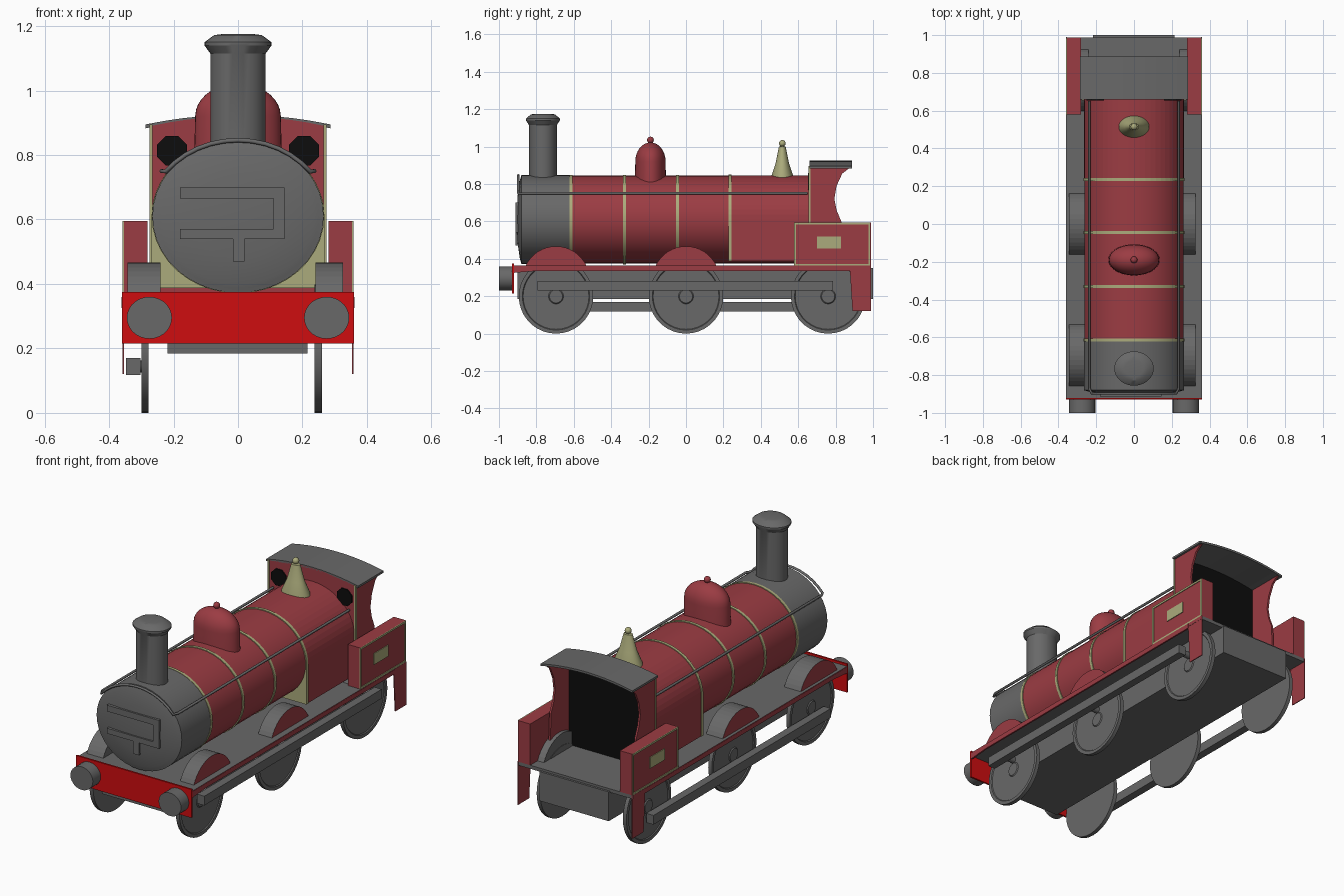
import bpy, bmesh, math
from math import sin, cos, pi, radians

cube = bpy.data.objects.get("Cube")
if cube:
    bpy.data.objects.remove(cube, do_unlink=True)


def material(name, rgb):
    m = bpy.data.materials.new(name)
    m.use_nodes = True
    m.diffuse_color = (*rgb, 1)
    bsdf = m.node_tree.nodes["Principled BSDF"]
    bsdf.inputs["Base Color"].default_value = (*rgb, 1)
    bsdf.inputs["Roughness"].default_value = 0.7
    return m


RED = material("maroon paint", (0.33, 0.045, 0.056))
GREY = material("grey metal", (0.14, 0.14, 0.14))
KHAKI = material("pale brass", (0.41, 0.41, 0.2))
SCARLET = material("scarlet beam", (0.62, 0.004, 0.005))
BLACK = material("black", (0.004, 0.004, 0.004))


def place(axis, u, v, t):
    return {"x": (t, u, v), "y": (u, t, v), "z": (u, v, t)}[axis]


def finish(bm, name, mats, rule=None, smooth=False):
    bmesh.ops.remove_doubles(bm, verts=bm.verts, dist=1e-5)
    bmesh.ops.recalc_face_normals(bm, faces=bm.faces)
    me = bpy.data.meshes.new(name)
    bm.to_mesh(me)
    bm.free()
    ob = bpy.data.objects.new(name, me)
    bpy.context.collection.objects.link(ob)
    for m in mats if isinstance(mats, list) else [mats]:
        me.materials.append(m)
    if rule:
        for p in me.polygons:
            p.material_index = int(rule(p.normal))
    if smooth:
        bpy.ops.object.select_all(action="DESELECT")
        ob.select_set(True)
        bpy.context.view_layer.objects.active = ob
        bpy.ops.object.shade_smooth_by_angle(angle=radians(32))
    return ob


def prism(name, axis, outline, a, b, mats, rule=None):
    """Extrude a flat outline along an axis from a to b."""
    bm = bmesh.new()
    lo = [bm.verts.new(place(axis, u, v, a)) for u, v in outline]
    hi = [bm.verts.new(place(axis, u, v, b)) for u, v in outline]
    bm.faces.new(lo)
    bm.faces.new(hi)
    n = len(lo)
    for i in range(n):
        j = (i + 1) % n
        bm.faces.new((lo[i], lo[j], hi[j], hi[i]))
    return finish(bm, name, mats, rule)


def box(name, x, y, z, mats, rule=None):
    rect = [(x[0], y[0]), (x[1], y[0]), (x[1], y[1]), (x[0], y[1])]
    return prism(name, "z", rect, z[0], z[1], mats, rule)


def lathe(name, axis, profile, centre, mat, su=1, sv=1, n=40):
    """Turn a (radius, offset) profile round an axis, with oval scaling."""
    bm = bmesh.new()
    rings = [[bm.verts.new(place(axis, centre[0] + r * su * cos(2 * pi * i / n),
                                 centre[1] + r * sv * sin(2 * pi * i / n), t))
              for i in range(n)] for r, t in profile]
    for p, q in zip(rings, rings[1:]):
        for i in range(n):
            j = (i + 1) % n
            bm.faces.new((p[i], p[j], q[j], q[i]))
    for (r, t), ring in ((profile[0], rings[0]), (profile[-1], rings[-1])):
        if r > 0:
            bm.faces.new(ring)
    return finish(bm, name, mat, smooth=True)


def arc(cx, cz, rx, rz, a0, a1, n):
    return [(cx + rx * cos(radians(a0 + (a1 - a0) * i / n)),
             cz + rz * sin(radians(a0 + (a1 - a0) * i / n))) for i in range(n + 1)]


# Boiler, smokebox and bands
BC, RX, RZ = (0, 0.61), 0.263, 0.235
lathe("boiler", "y", [(1, -0.63), (1, 0.66)], BC, RED, RX, RZ)
lathe("smokebox", "y", [(0, -0.906), (0.55, -0.9), (0.9, -0.888), (0.95, -0.884),
                        (1.01, -0.88), (1.01, -0.617)], BC, GREY, RX, RZ)
for y in (-0.615, -0.33, -0.045):
    lathe("boiler_band", "y", [(1.018, y - 0.008), (1.018, y + 0.008)], BC, KHAKI, RX, RZ)

# Firebox with straight sides and a brass front rim
def firebox_outline(grow):
    return arc(*BC, RX + grow, RZ + grow, 0, 180, 28) + [(-RX - grow, 0.387), (RX + grow, 0.387)]

prism("firebox", "y", firebox_outline(0.001), 0.235, 0.66, RED)
prism("firebox_rim", "y", firebox_outline(0.005), 0.227, 0.243, KHAKI)

# Door straps and handle
for x, z in (((-0.18, 0.145), (0.665, 0.7)), ((-0.18, 0.145), (0.54, 0.57)),
             ((0.11, 0.145), (0.57, 0.665)), ((-0.015, 0.02), (0.47, 0.54))):
    box("door_strap", x, (-0.912, -0.895), z, GREY)

# Chimney, dome and safety valve
lathe("chimney", "z", [(0.086, 0.8), (0.086, 1.115), (0.104, 1.14), (0.104, 1.15),
                       (0.074, 1.172), (0.05, 1.175), (0, 1.175)], (0, -0.765), GREY, 1, 0.87, 32)
dome = [(0.138, 0.78), (0.135, 0.83), (0.133, 0.92)]
dome += [(r, z) for r, z in arc(0, 0.92, 0.133, 0.102, 12, 90, 8)]
lathe("steam_dome", "z", dome, (0, -0.19), RED, 1, 0.61)
knob = [(max(0, r), z) for r, z in arc(0, 0, 0.018, 0.018, -90, 90, 8)]
lathe("dome_knob", "z", [(r, z + 1.035) for r, z in knob], (0, -0.19), RED, n=16)
lathe("safety_valve", "z", [(0.082, 0.8), (0.08, 0.845), (0.05, 0.91), (0.025, 1.0), (0, 1.005)],
      (0, 0.515), KHAKI, 1, 0.72, 28)
lathe("valve_knob", "z", [(r, z + 1.017) for r, z in knob], (0, 0.515), KHAKI, n=16)

# Handrail along both sides and round the smokebox
cu = bpy.data.curves.new("handrail", "CURVE")
cu.dimensions = "3D"
cu.bevel_depth = 0.007
cu.bevel_resolution = 1
cu.use_fill_caps = True
front = [(x, -0.897, z) for x, z in arc(*BC, 0.276, 0.236, 36, 144, 12)]
path = [(0.237, 0.65, 0.75), (0.237, -0.87, 0.75)] + front
path += [(-0.237, -0.87, 0.75), (-0.237, 0.65, 0.75)]
sp = cu.splines.new("POLY")
sp.points.add(len(path) - 1)
for p, co in zip(sp.points, path):
    p.co = (*co, 1)
cu.materials.append(GREY)
bpy.context.collection.objects.link(bpy.data.objects.new("handrail", cu))

# Cab front (black inside), roof and cut-out sides
top = [(0.27 - 0.054 * i, 0.89 + 0.03 * (1 - ((i - 5) / 5) ** 2)) for i in range(11)]
prism("cab_front", "y", [(0.27, 0.365)] + top + [(-0.27, 0.365)][::-1], 0.66, 0.672,
      [RED, BLACK], lambda n: n.y > 0.9)
roof = [(x * 1.06, z + 0.005) for x, z in top]
prism("cab_roof", "y", roof + [(x, z - 0.012) for x, z in reversed(roof)], 0.66, 0.887, GREY)
side_shape = [(0.662, 0.365), (0.84, 0.365), (0.83, 0.6), (0.805, 0.66), (0.793, 0.72),
              (0.805, 0.79), (0.835, 0.855), (0.88, 0.89), (0.662, 0.89)]

# Chassis, footplate and buffer beam
box("chassis", (-0.218, 0.215), (-0.9, 1.0), (0.185, 0.35), GREY)
box("footplate", (-0.36, 0.36), (-0.92, 0.988), (0.343, 0.363), [GREY, RED],
    lambda n: abs(n.x) > 0.9)
box("buffer_beam", (-0.36, 0.36), (-0.93, -0.92), (0.215, 0.375), SCARLET)

AXLES = (-0.695, 0, 0.76)
for s, tag in ((1, "left"), (-1, "right")):
    def sx(a, b):
        return tuple(sorted((s * a, s * b)))

    prism("cab_side_" + tag, "x", side_shape, *sx(0.26, 0.271), RED)
    box("cab_edge_trim_" + tag, sx(0.265, 0.275), (0.655, 0.665), (0.363, 0.895), KHAKI)
    prism("cab_window_" + tag, "y", arc(s * 0.205, 0.813, 0.05, 0.05, 22.5, 337.5, 7),
          0.653, 0.661, BLACK)

    # Side bunker with border and plate
    box("side_bunker_" + tag, sx(0.28, 0.355), (0.58, 0.988), (0.363, 0.595), RED)
    for y, z in (((0.578, 0.985), (0.584, 0.595)), ((0.578, 0.985), (0.363, 0.373)),
                 ((0.578, 0.588), (0.363, 0.595)), ((0.975, 0.985), (0.363, 0.595)),
                 ((0.7, 0.83), (0.455, 0.518))):
        box("bunker_trim_" + tag, sx(0.354, 0.359), y, z, KHAKI)
    prism("rear_step_" + tag, "x", [(0.875, 0.363), (0.89, 0.12), (0.99, 0.12), (0.99, 0.363)],
          *sx(0.354, 0.359), RED)
    prism("valance_" + tag, "x", [(-0.92, 0.36), (-0.92, 0.325), (-0.8, 0.335), (0.88, 0.335),
                                  (0.88, 0.36)], *sx(0.352, 0.361), RED)
    lathe("buffer_" + tag, "y", [(0.07, -1.0), (0.07, -0.925)], (s * 0.275, 0.295), GREY, 1, 0.93, 28)

    # Wheels with a raised tyre, and splashers
    x0, x1 = (0.238, 0.26) if s > 0 else (-0.278, -0.3)
    for y in AXLES:
        lathe("wheel_" + tag, "x", [(0.199, x0), (0.199, x1), (0.18, x1), (0.176, x1 - s * 0.005),
                                    (0.04, x1 - s * 0.005), (0.035, x1), (0, x1)],
              (y, 0.199), GREY, n=36)
        prism("splasher_" + tag, "x", arc(y, 0.285, 0.18, 0.182, 25, 155, 16),
              0.24 * s, 0.325 if s > 0 else -0.343, [GREY, RED],
              lambda n: n.x * s > 0.9)

    # Coupling rod, with cranks half a turn apart on the two sides
    z = 0.23 if s > 0 else 0.118
    box("coupling_rod_" + tag, sx(0.302, 0.347), (-0.795, 0.785), (z, z + 0.052), GREY)
    for y in AXLES:
        lathe("crank_pin_" + tag, "x", [(0.018, x1 - s * 0.01), (0.018, s * 0.31)],
              (y, z + 0.026), GREY, n=12)
